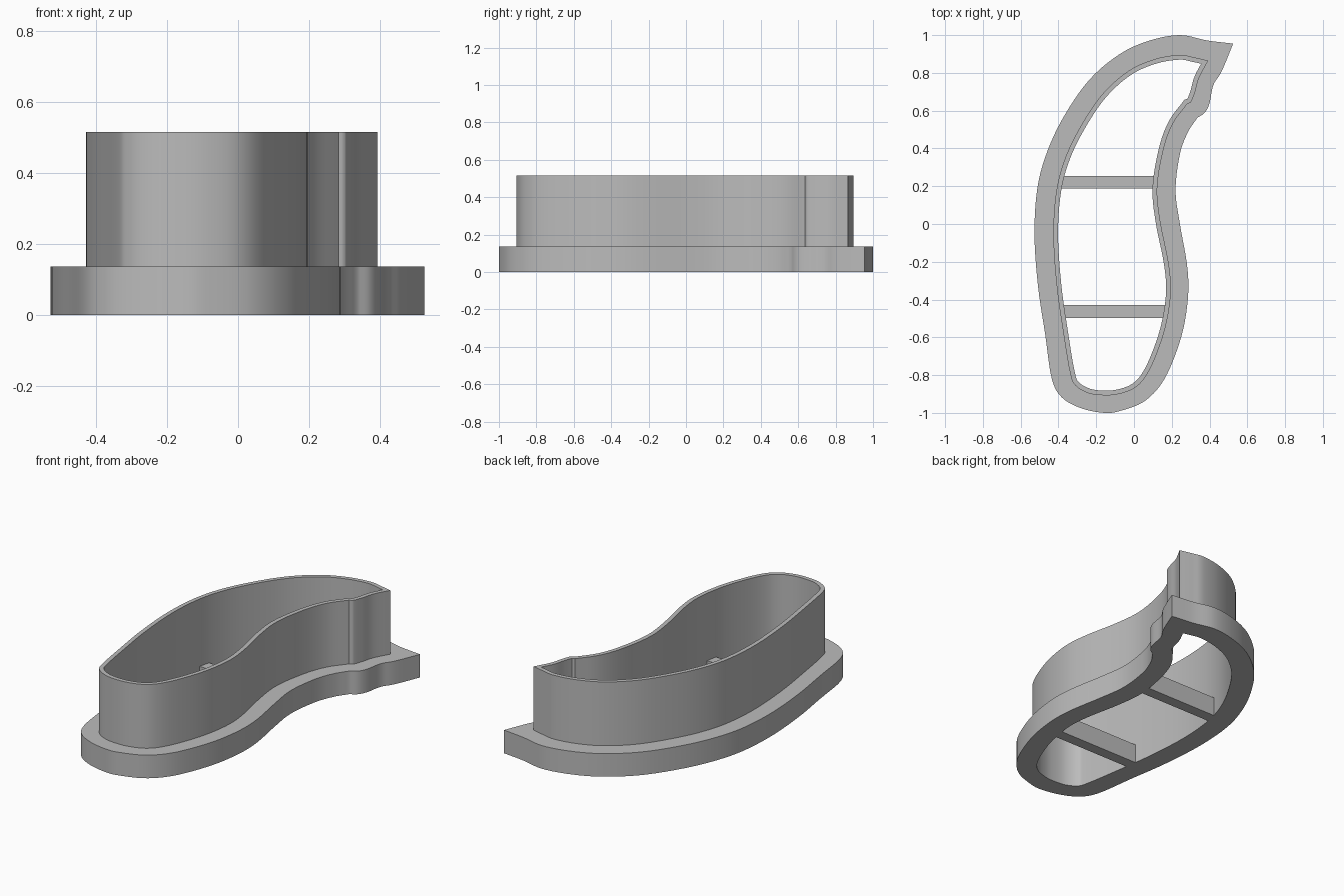
import bpy
import bmesh
from mathutils import Vector

cube = bpy.data.objects.get("Cube")
if cube:
    bpy.data.objects.remove(cube, do_unlink=True)

FLANGE_TOP = 0.137
WALL_TOP = 0.515
WALL_THICKNESS = 0.025
STEPS = 5          # curve samples between two outline points

# Paired outline points: flange x, y and wall x, y.
# The first run starts at the pointed tip, the second at the notch.
side_notch = [
    (.525, .955, .393, .865),
    (.465, .81, .345, .775),
    (.42, .735, .325, .705),
    (.40, .64, .307, .655),
    (.375, .59, .297, .642),
    (.335, .562, .283, .637),
]
main_sweep = [
    (.335, .562, .283, .637),
    (.285, .485, .205, .53),
    (.243, .37, .155, .39),
    (.22, .18, .123, .19),
    (.243, 0, .14, .01),
    (.28, -.21, .182, -.2),
    (.287, -.37, .195, -.36),
    (.26, -.56, .168, -.54),
    (.2, -.74, .115, -.7),
    (.135, -.86, .06, -.81),
    (.045, -.945, 0, -.87),
    (-.075, -.99, -.08, -.9),
    (-.155, -1, -.155, -.907),
    (-.275, -.977, -.24, -.896),
    (-.38, -.92, -.31, -.855),
    (-.435, -.82, -.338, -.79),
    (-.47, -.585, -.375, -.57),
    (-.508, -.33, -.41, -.32),
    (-.527, -.05, -.427, -.05),
    (-.51, .2, -.41, .18),
    (-.455, .395, -.36, .36),
    (-.365, .58, -.275, .53),
    (-.235, .765, -.165, .69),
    (-.075, .9, -.03, .81),
    (.085, .972, .11, .873),
    (.245, 1, .24, .895),
    (.385, .972, .315, .883),
    (.525, .955, .393, .865),
]


def smooth_run(rows):
    """Catmull-Rom curve through the rows, leaving out the last point."""
    pts = [Vector(r) for r in rows]
    pts = [2 * pts[0] - pts[1]] + pts + [2 * pts[-1] - pts[-2]]
    out = []
    for a, b, c, d in zip(pts, pts[1:], pts[2:], pts[3:]):
        for i in range(STEPS):
            t = i / STEPS
            out.append(b + 0.5 * t * ((c - a) + t * ((2 * a - 5 * b + 4 * c - d)
                       + t * (3 * (b - c) + d - a))))
    return out


def inset(loop, dist):
    """Move a clockwise loop inward with mitred corners."""
    out = []
    for i, p in enumerate(loop):
        e1 = (p - loop[i - 1]).normalized()
        e2 = (loop[(i + 1) % len(loop)] - p).normalized()
        n1, n2 = Vector((e1.y, -e1.x)), Vector((e2.y, -e2.x))
        out.append(p + (n1 + n2) * dist / max(1 + n1.dot(n2), 0.5))
    return out


def finish(bm, name, material):
    bmesh.ops.recalc_face_normals(bm, faces=bm.faces[:])
    mesh = bpy.data.meshes.new(name)
    bm.to_mesh(mesh)
    bm.free()
    mesh.materials.append(material)
    obj = bpy.data.objects.new(name, mesh)
    bpy.context.collection.objects.link(obj)
    return obj


def loft_ring(name, levels, material):
    """Join a closed series of (loop, height) levels into a ring."""
    bm = bmesh.new()
    rings = [[bm.verts.new((p.x, p.y, z)) for p in loop] for loop, z in levels]
    for low, high in zip(rings, rings[1:] + rings[:1]):
        for i in range(len(low)):
            bm.faces.new((low[i - 1], low[i], high[i], high[i - 1]))
    return finish(bm, name, material)


def box(name, x0, x1, y0, y1, height, material):
    bm = bmesh.new()
    bmesh.ops.create_cube(bm, size=1)
    for v in bm.verts:
        v.co = (x1 if v.co.x > 0 else x0,
                y1 if v.co.y > 0 else y0,
                height if v.co.z > 0 else 0)
    return finish(bm, name, material)


grey = bpy.data.materials.new("plain_grey")
grey.use_nodes = True
colour = (0.5, 0.5, 0.5, 1)
grey.diffuse_color = colour
grey.node_tree.nodes["Principled BSDF"].inputs["Base Color"].default_value = colour

# Cutter body: wide base flange with a thin tall wall rising from it
samples = smooth_run(side_notch) + smooth_run(main_sweep)
flange = [Vector(s[:2]) for s in samples]
wall = [Vector(s[2:]) for s in samples]
inner = inset(wall, WALL_THICKNESS)
body = loft_ring("cutter_wall_and_flange", [
    (flange, 0), (flange, FLANGE_TOP),
    (wall, FLANGE_TOP), (wall, WALL_TOP),
    (inner, WALL_TOP), (inner, 0)], grey)
bpy.ops.object.select_all(action='DESELECT')
body.select_set(True)
bpy.context.view_layer.objects.active = body
bpy.ops.object.shade_smooth_by_angle(angle=0.5)

# Two cross bars bracing the base
box("back_cross_bar", -.4, .115, .188, .255, .115, grey)
box("front_cross_bar", -.385, .175, -.497, -.43, .115, grey)
